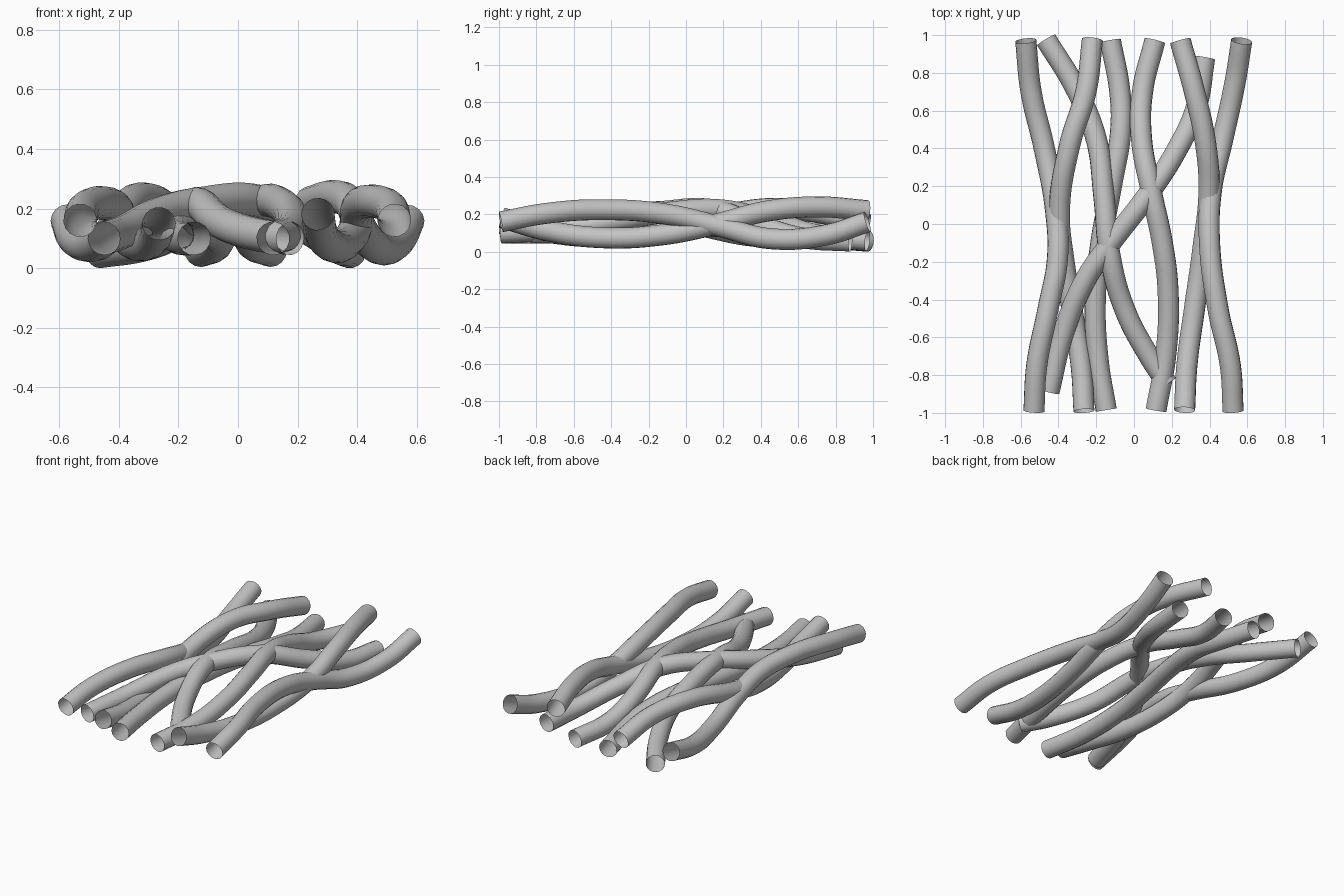
import bpy

cube = bpy.data.objects.get("Cube")
if cube:
    bpy.data.objects.remove(cube)

GREY = (0.55, 0.55, 0.55, 1.0)
mat = bpy.data.materials.new("plain grey")
mat.use_nodes = True
mat.diffuse_color = GREY
mat.node_tree.nodes["Principled BSDF"].inputs["Base Color"].default_value = GREY


def tube(name, points, radius=0.056):
    """Open-ended round tube along a smooth path."""
    curve = bpy.data.curves.new(name + "_path", "CURVE")
    curve.dimensions = "3D"
    curve.resolution_u = 10
    curve.bevel_depth = radius
    curve.bevel_resolution = 6
    curve.use_fill_caps = False
    spline = curve.splines.new("BEZIER")
    spline.bezier_points.add(len(points) - 1)
    for bp, co in zip(spline.bezier_points, points):
        bp.co = co
        bp.handle_left_type = bp.handle_right_type = "AUTO"
    path = bpy.data.objects.new(name + "_path", curve)
    bpy.context.collection.objects.link(path)
    bpy.context.view_layer.update()
    deps = bpy.context.evaluated_depsgraph_get()
    mesh = bpy.data.meshes.new_from_object(path.evaluated_get(deps))
    bpy.data.objects.remove(path)
    mesh.name = name
    mesh.materials.clear()
    mesh.materials.append(mat)
    mesh.shade_smooth()
    obj = bpy.data.objects.new(name, mesh)
    bpy.context.collection.objects.link(obj)


# Outer pairs, twisting past each other
tube("right_outer_tube", [(-.573, .97, .16), (-.545, .7, .095), (-.475, .4, .08), (-.415, .07, .14),
                          (-.405, -.18, .195), (-.455, -.45, .22), (-.515, -.75, .2), (-.53, -.99, .16)])
tube("right_inner_tube", [(-.22, .975, .145), (-.255, .7, .21), (-.34, .42, .23), (-.395, .07, .16),
                          (-.37, -.2, .1), (-.32, -.5, .08), (-.28, -.75, .105), (-.265, -.99, .15)])
tube("left_outer_tube", [(.57, .97, .16), (.535, .75, .09), (.47, .45, .07), (.41, .18, .135),
                         (.4, -.1, .2), (.445, -.45, .225), (.51, -.75, .205), (.525, -.99, .16)])
tube("left_inner_tube", [(.245, .97, .22), (.32, .7, .24), (.38, .42, .215), (.397, .17, .15),
                         (.365, -.13, .09), (.32, -.45, .075), (.28, -.75, .115), (.268, -.985, .182)])

# Middle tubes running front to back
tube("middle_right_tube", [(-.125, .97, .06), (-.075, .7, .08), (-.07, .5, .11), (-.12, .2, .135),
                           (-.175, -.1, .13), (-.205, -.4, .115), (-.19, -.72, .1), (-.147, -.985, .1)])
tube("middle_left_tube", [(.11, .97, .06), (.045, .7, .09), (.04, .45, .165), (.09, .18, .225),
                          (.15, -.1, .21), (.18, -.35, .17), (.17, -.68, .12), (.117, -.985, .1)])

# Diagonal tubes crossing over the middle
tube("rising_diagonal_tube", [(-.45, -.887, .1), (-.38, -.6, .125), (-.26, -.3, .185), (-.13, -.11, .217),
                              (.07, .15, .224), (.22, .38, .145), (.33, .62, .075), (.375, .88, .056)])
tube("falling_diagonal_tube", [(-.465, .975, .056), (-.31, .72, .08), (-.2, .45, .13), (-.16, .15, .19),
                               (-.13, -.15, .215), (-.05, -.45, .15), (.08, -.7, .11), (.175, -.845, .1)])
